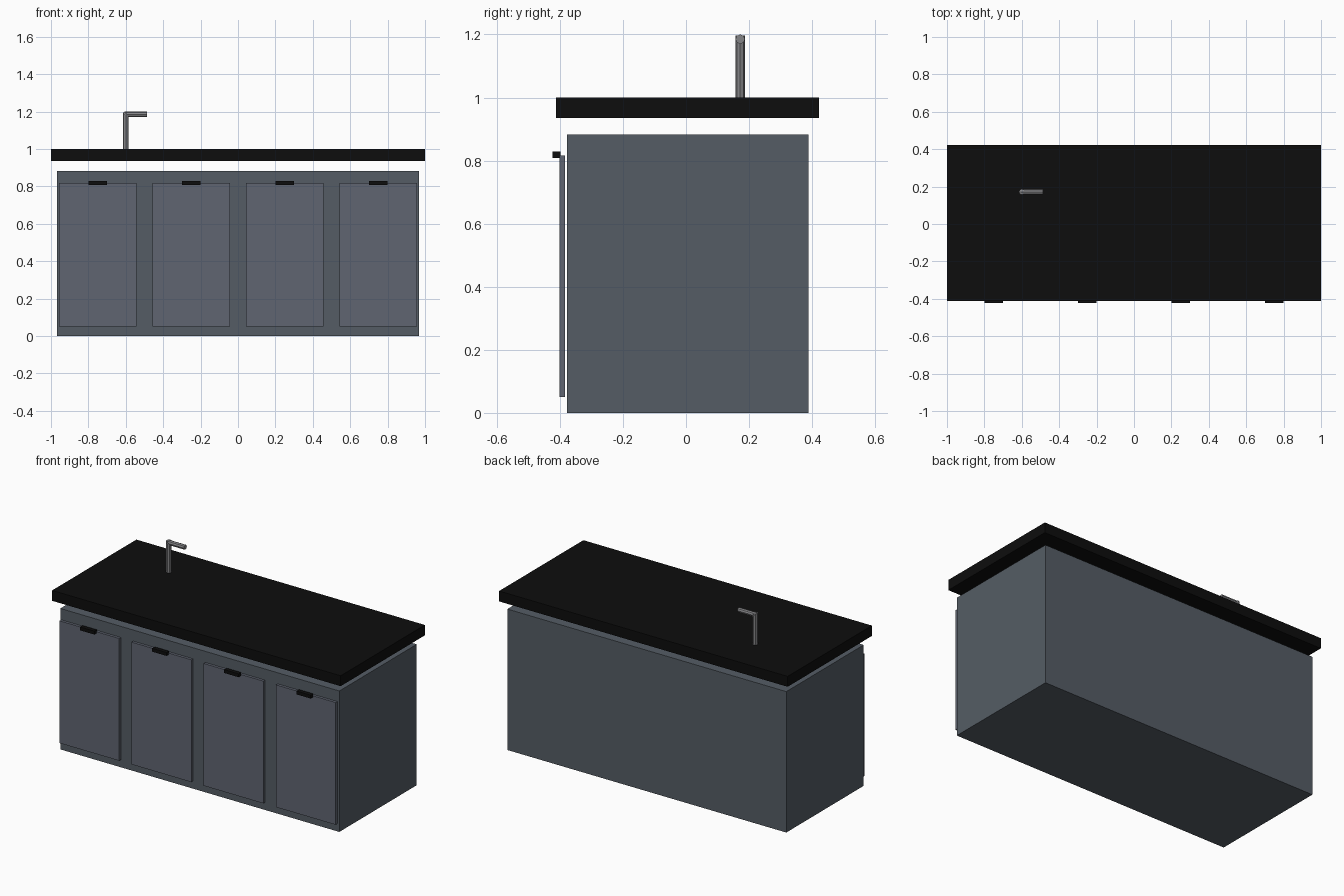
import bpy
import math

if "Cube" in bpy.data.objects:
    bpy.data.objects.remove(bpy.data.objects["Cube"])


def material(name, rgb):
    m = bpy.data.materials.new(name)
    m.diffuse_color = (*rgb, 1)
    m.use_nodes = True
    m.node_tree.nodes["Principled BSDF"].inputs["Base Color"].default_value = m.diffuse_color
    return m


slate = material("slate", (0.09, 0.108, 0.13))
door_slate = material("door_slate", (0.115, 0.13, 0.165))
black = material("black", (0.004, 0.004, 0.004))
steel = material("steel", (0.23, 0.23, 0.24))


def box(name, lo, hi, mat):
    """Box between two opposite corners."""
    bpy.ops.mesh.primitive_cube_add(size=1, location=[(a + b) / 2 for a, b in zip(lo, hi)])
    o = bpy.context.object
    o.name = name
    o.scale = [b - a for a, b in zip(lo, hi)]
    bpy.ops.object.transform_apply(location=False, rotation=False, scale=True)
    o.data.materials.append(mat)
    return o


def rod(name, radius, length, loc, rot, mat):
    """Low-poly round bar."""
    bpy.ops.mesh.primitive_cylinder_add(vertices=8, radius=radius, depth=length,
                                        location=loc, rotation=rot)
    o = bpy.context.object
    o.name = name
    o.data.materials.append(mat)
    return o


# Cabinet body and the worktop floating just above it
box("cabinet_body", (-0.967, -0.378, 0), (0.967, 0.388, 0.883), slate)
box("worktop", (-1, -0.412, 0.935), (1, 0.422, 1.0), black)

# Four doors, each with a pull near the top edge
for i in range(4):
    x = -0.75 + 0.5 * i
    box(f"door_{i + 1}", (x - 0.207, -0.401, 0.051), (x + 0.207, -0.384, 0.817), door_slate)
    box(f"door_handle_{i + 1}", (x - 0.05, -0.423, 0.808), (x + 0.05, -0.398, 0.829), black)

# Tap: upright and sideways spout
rod("tap_upright", 0.0155, 0.197, (-0.6, 0.172, 1.0975), (0, 0, 0), steel)
rod("tap_spout", 0.015, 0.12, (-0.546, 0.172, 1.185), (0, math.pi / 2, 0), steel)
